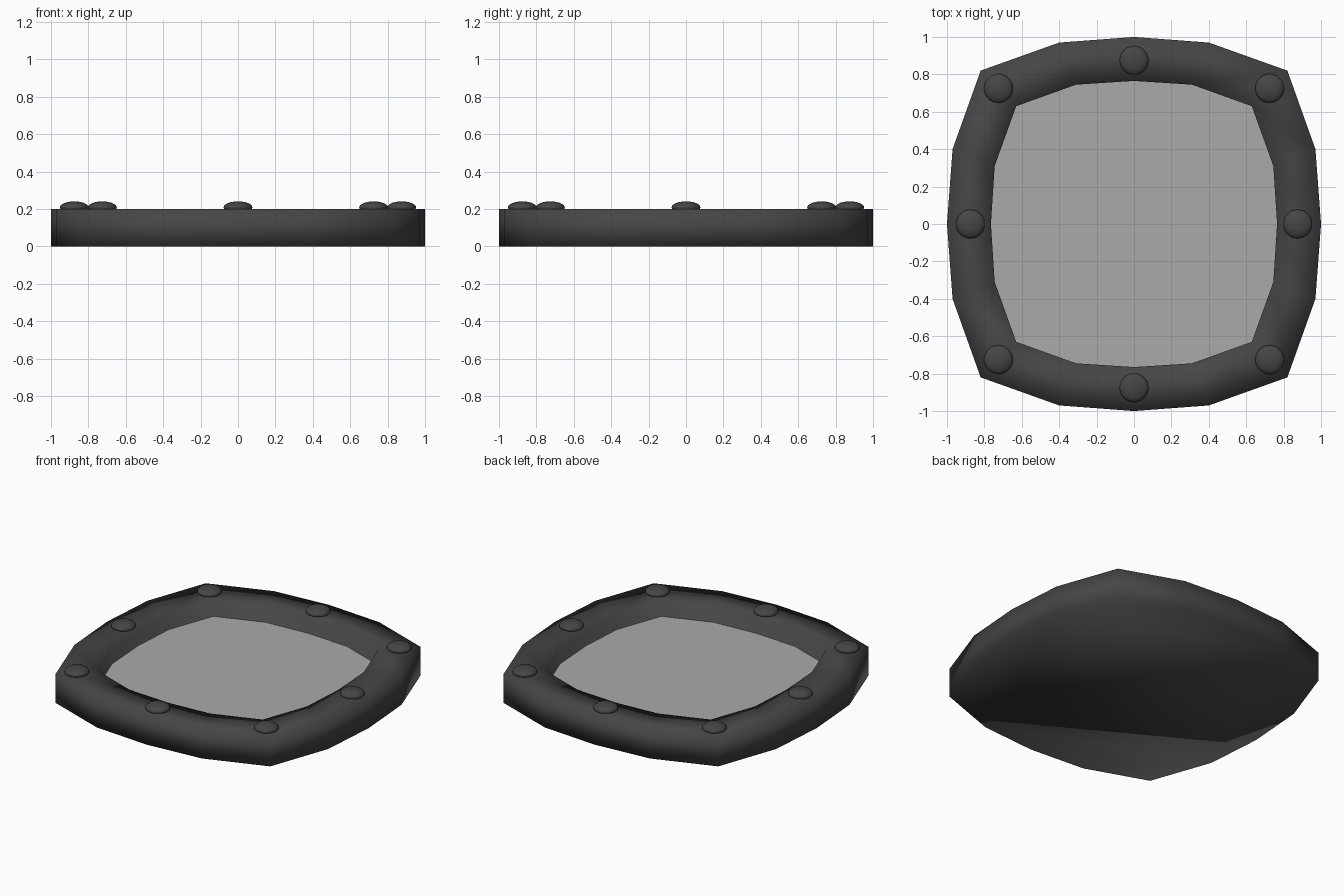
import bpy, bmesh, math

if "Cube" in bpy.data.objects:
    bpy.data.objects.remove(bpy.data.objects["Cube"])


def material(name, value):
    m = bpy.data.materials.new(name)
    m.diffuse_color = (value, value, value, 1)
    m.use_nodes = True
    m.node_tree.nodes["Principled BSDF"].inputs["Base Color"].default_value = m.diffuse_color
    return m


def make_object(name, bm, mat):
    bmesh.ops.recalc_face_normals(bm, faces=bm.faces[:])
    for f in bm.faces:
        f.smooth = True
    mesh = bpy.data.meshes.new(name)
    bm.to_mesh(mesh)
    bm.free()
    mesh.materials.append(mat)
    obj = bpy.data.objects.new(name, mesh)
    bpy.context.collection.objects.link(obj)
    return obj


def outline(quarter):
    """Repeat the points of one quarter around the z axis."""
    pts = []
    for _ in range(4):
        pts += quarter
        quarter = [(-y, x) for x, y in quarter]
    return pts


def loop(bm, pts, z):
    return [bm.verts.new((x, y, z)) for x, y in pts]


def bridge(bm, a, b):
    n = len(a)
    for i in range(n):
        j = (i + 1) % n
        bm.faces.new((a[i], a[j], b[j], b[i]))


dark = material("dark_frame", 0.06)
pale = material("pale_pane", 0.4)
outer = outline([(1, 0), (0.97, 0.4), (0.82, 0.82), (0.4, 0.97)])
inner = outline([(0.765, 0), (0.745, 0.31), (0.63, 0.63), (0.31, 0.745)])
PANE_Z = 0.095

# Frame: closed underside, outer wall, flat rim and recessed inner wall
bm = bmesh.new()
rings = [loop(bm, outer, 0), loop(bm, outer, 0.2),
         loop(bm, inner, 0.2), loop(bm, inner, PANE_Z - 0.01)]
for a, b in zip(rings, rings[1:]):
    bridge(bm, a, b)
bm.faces.new(rings[0])
bm.faces.new(rings[-1])
make_object("window_frame", bm, dark)

# Pane lying in the recess
bm = bmesh.new()
face = bm.faces.new(loop(bm, inner, PANE_Z))
pane = make_object("window_pane", bm, pale)
if pane.data.polygons[0].normal.z < 0:
    pane.data.flip_normals()

# Domed rivets at the corners and the middle of each side
for i in range(8):
    angle = i * math.pi / 4
    r = 0.725 * math.sqrt(2) if i % 2 else 0.875
    bm = bmesh.new()
    bmesh.ops.create_uvsphere(bm, u_segments=32, v_segments=16, radius=0.077)
    bmesh.ops.scale(bm, vec=(1, 1, 0.42), verts=bm.verts[:])
    rivet = make_object(f"rivet_{i + 1}", bm, dark)
    rivet.location = (r * math.cos(angle), r * math.sin(angle), 0.208)
